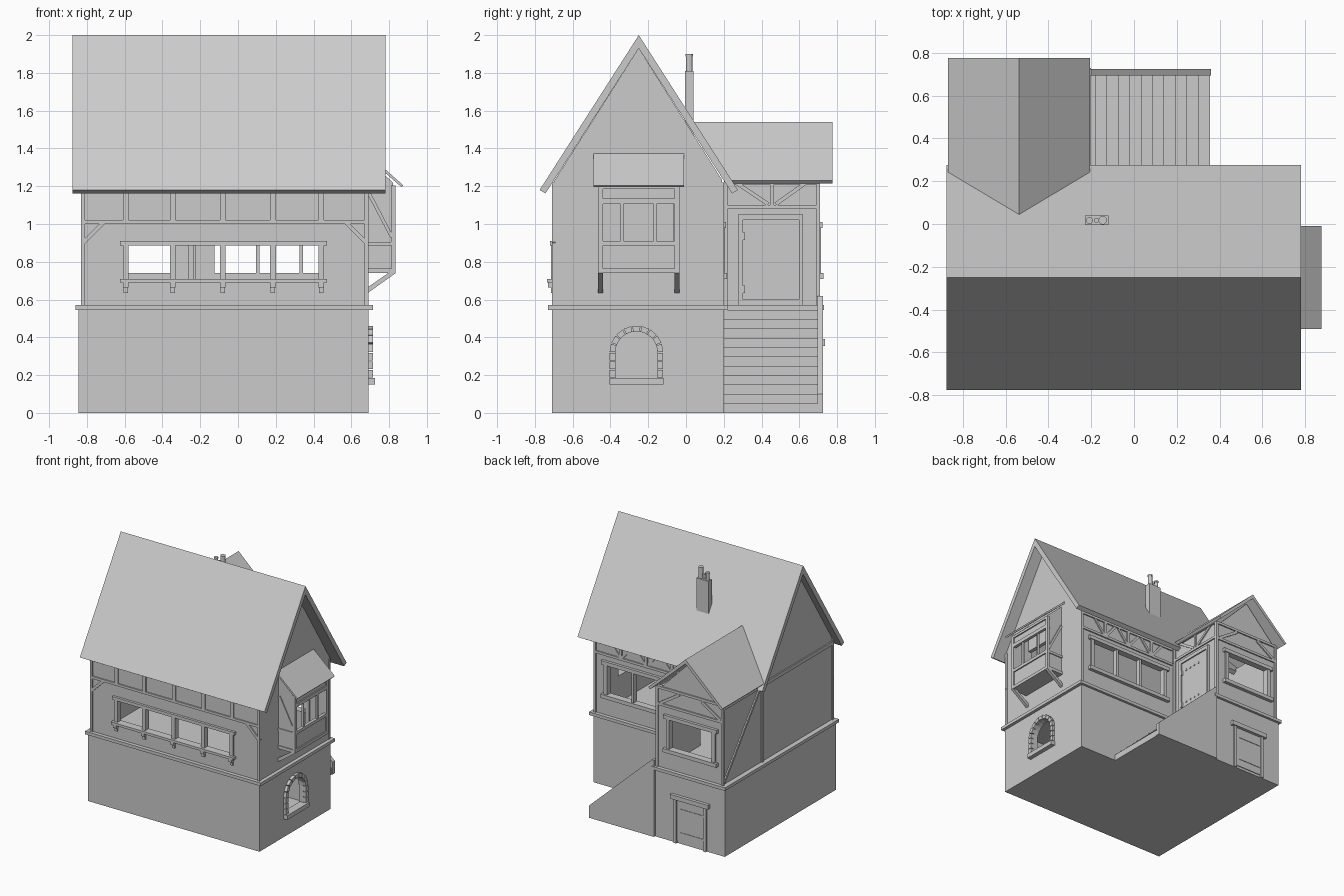
import bpy, bmesh, math

grey = bpy.data.materials.new("plain grey")
grey.diffuse_color = (0.6, 0.6, 0.6, 1)


def prism(name, axis, pts, a, b):
    """Extrude a 2D outline along an axis: x takes (y,z), y takes (x,z), z takes (x,y)."""
    def place(p, t):
        return {'x': (t, p[0], p[1]), 'y': (p[0], t, p[1]), 'z': (p[0], p[1], t)}[axis]
    bm = bmesh.new()
    lo = [bm.verts.new(place(p, a)) for p in pts]
    hi = [bm.verts.new(place(p, b)) for p in pts]
    n = len(pts)
    bm.faces.new(lo[::-1])
    bm.faces.new(hi)
    for i in range(n):
        bm.faces.new((lo[i], lo[(i + 1) % n], hi[(i + 1) % n], hi[i]))
    bmesh.ops.recalc_face_normals(bm, faces=bm.faces)
    me = bpy.data.meshes.new(name)
    bm.to_mesh(me)
    bm.free()
    me.materials.append(grey)
    ob = bpy.data.objects.new(name, me)
    bpy.context.collection.objects.link(ob)
    return ob


def box(name, x0, x1, y0, y1, z0, z1):
    return prism(name, 'z', [(x0, y0), (x1, y0), (x1, y1), (x0, y1)], z0, z1)


def brace(name, axis, p, q, w, a, b):
    """Slanted timber of width w between two points."""
    dx, dz = q[0] - p[0], q[1] - p[1]
    l = math.hypot(dx, dz)
    u, v = -dz / l * w / 2, dx / l * w / 2
    prism(name, axis, [(p[0] + u, p[1] + v), (q[0] + u, q[1] + v),
                       (q[0] - u, q[1] - v), (p[0] - u, p[1] - v)], a, b)


def circle(cx, cy, r, n):
    return [(cx + r * math.cos(2 * math.pi * i / n), cy + r * math.sin(2 * math.pi * i / n)) for i in range(n)]


def holed_wall(name, x0, x1, y0, y1, z0, z1, hx0, hx1, hz0, hz1):
    """Wall across x with one rectangular opening."""
    box(name + "_left", x0, hx0, y0, y1, z0, z1)
    box(name + "_right", hx1, x1, y0, y1, z0, z1)
    box(name + "_below", hx0, hx1, y0, y1, z0, hz0)
    box(name + "_above", hx0, hx1, y0, y1, hz1, z1)


# Stone ground floor
box("base_front", -0.845, 0.69, -0.71, -0.67, 0, 0.55)
box("base_left", -0.845, -0.805, -0.67, 0.71, 0, 0.55)
box("base_back", -0.225, 0.69, 0.16, 0.2, 0, 0.55)
box("base_wing_right", -0.265, -0.225, 0.2, 0.71, 0, 0.55)
box("base_wing_back", -0.805, -0.265, 0.67, 0.71, 0, 0.55)
box("ground_slab", -0.845, 0.69, -0.71, 0.2, 0, 0.015)
box("wing_ground_slab", -0.845, -0.225, 0.2, 0.71, 0, 0.015)
box("upper_floor", -0.83, 0.68, -0.69, 0.19, 0.53, 0.55)
box("wing_upper_floor", -0.83, -0.24, 0.19, 0.69, 0.53, 0.55)

# Right stone wall with arched window
AY, AZ, RI, RO = -0.2625, 0.32, 0.112, 0.142
arc = [(AY - RI * math.cos(math.pi * i / 10), AZ + RI * math.sin(math.pi * i / 10)) for i in range(11)]
prism("base_right", 'x', [(-0.67, 0.17), (AY - RI, 0.17)] + arc +
      [(AY + RI, 0.17), (0.16, 0.17), (0.16, 0.55), (-0.67, 0.55)], 0.65, 0.69)
box("base_right_below", 0.65, 0.69, -0.67, 0.16, 0, 0.17)
box("arch_sill", 0.66, 0.725, -0.405, -0.12, 0.15, 0.185)
for i in range(9):
    a, b = math.pi * (i + 0.06) / 9, math.pi * (i + 0.94) / 9
    prism("arch_stone", 'x', [(AY + r * math.cos(t), AZ + r * math.sin(t))
                              for r, t in ((RI, a), (RO, a), (RO, b), (RI, b))], 0.68, 0.714)
for s in (-1, 1):
    for k in range(3):
        y0, y1 = sorted((AY + s * RI, AY + s * RO))
        box("jamb_stone", 0.68, 0.714, y0, y1, 0.188 + k * 0.045, 0.228 + k * 0.045)

# Sill beams above the stone
box("floor_beam_front", -0.86, 0.715, -0.73, -0.68, 0.545, 0.57)
box("floor_beam_right", 0.66, 0.715, -0.68, 0.22, 0.545, 0.57)
box("floor_beam_left", -0.86, -0.81, -0.68, 0.73, 0.545, 0.57)
box("floor_beam_back", -0.2, 0.66, 0.17, 0.22, 0.545, 0.57)
box("floor_beam_wing_back", -0.81, -0.2, 0.68, 0.73, 0.545, 0.57)
box("floor_beam_wing_right", -0.25, -0.2, 0.2, 0.68, 0.545, 0.57)

# Upper plaster walls
holed_wall("front_wall", -0.82, 0.68, -0.70, -0.67, 0.55, 1.21, -0.60, 0.45, 0.71, 0.89)
holed_wall("back_wall", -0.225, 0.68, 0.16, 0.19, 0.55, 1.21, -0.125, 0.565, 0.74, 0.98)
holed_wall("wing_back_wall", -0.82, -0.235, 0.67, 0.70, 0.55, 1.22, -0.73, -0.35, 0.74, 0.98)
box("wing_right_wall", -0.265, -0.235, 0.19, 0.70, 0.55, 1.22)
box("left_wall", -0.82, -0.79, -0.70, 0.70, 0.55, 1.2)
prism("wing_gable", 'y', [(-0.82, 1.2), (-0.25, 1.2), (-0.535, 1.49)], 0.67, 0.70)
gable = [(-0.70, 1.12), (0.19, 1.12), (0.19, 1.235), (-0.25, 1.93), (-0.70, 1.225)]
prism("right_gable", 'x', gable, 0.655, 0.685)
prism("left_gable", 'x', gable, -0.82, -0.79)
box("right_wall_front", 0.655, 0.685, -0.70, -0.44, 0.55, 1.12)
box("right_wall_back", 0.655, 0.685, -0.07, 0.19, 0.55, 1.12)
box("right_wall_below", 0.655, 0.685, -0.44, -0.07, 0.55, 0.765)

# Corner posts
for x0, y0 in ((-0.83, -0.71), (0.67, -0.71), (0.67, 0.18), (-0.83, 0.69), (-0.245, 0.69), (-0.83, 0.19)):
    box("corner_post", x0, x0 + 0.02, y0, y0 + 0.02, 0.57, 1.22)
box("door_side_post", -0.245, -0.225, 0.2, 0.22, 0.57, 1.22)

# Front timbers and long window
box("front_beam", -0.82, 0.68, -0.71, -0.68, 1.0, 1.02)
box("front_plate", -0.82, 0.68, -0.71, -0.68, 1.17, 1.2)
for x in (-0.595, -0.345, -0.08, 0.185, 0.44):
    box("front_short_post", x - 0.015, x + 0.015, -0.71, -0.68, 1.02, 1.17)
    box("front_window_post", x - 0.015, x + 0.015, -0.715, -0.67, 0.71, 0.885)
    box("sill_bracket", x - 0.015, x + 0.015, -0.73, -0.68, 0.665, 0.69)
    box("sill_bracket_foot", x - 0.012, x + 0.012, -0.715, -0.68, 0.635, 0.665)
box("front_window_head", -0.625, 0.47, -0.72, -0.67, 0.885, 0.91)
box("front_window_sill", -0.625, 0.47, -0.735, -0.67, 0.69, 0.71)
brace("front_brace", 'y', (-0.825, 0.895), (-0.71, 1.01), 0.022, -0.71, -0.69)
brace("front_brace", 'y', (0.685, 0.895), (0.57, 1.01), 0.022, -0.71, -0.69)


def back_window(name, x0, x1, y, mullions):
    """Framed window on a wall that faces the back."""
    box(name + "_sill", x0 - 0.05, x1 + 0.05, y - 0.04, y + 0.018, 0.71, 0.74)
    box(name + "_head", x0 - 0.05, x1 + 0.05, y - 0.04, y + 0.012, 0.98, 1.01)
    for x in [x0 - 0.015, x1 + 0.015] + mullions:
        w = 0.01 if x in mullions else 0.015
        box(name + "_post", x - w, x + w, y - 0.035, y + 0.005, 0.74, 0.98)


# Back timbers and windows
back_window("back_window", -0.125, 0.565, 0.2, [0.105, 0.335])
back_window("wing_window", -0.73, -0.35, 0.71, [])
box("back_beam", -0.22, 0.68, 0.17, 0.2, 1.05, 1.07)
box("back_plate", -0.22, 0.68, 0.17, 0.2, 1.18, 1.205)
for x in (-0.01, 0.22, 0.45):
    box("back_short_post", x - 0.012, x + 0.012, 0.17, 0.2, 1.07, 1.18)
    for s in (-1, 1):
        brace("back_brace", 'y', (x + s * 0.01, 1.07), (x + s * 0.1, 1.18), 0.02, 0.175, 0.198)
box("wing_back_beam", -0.82, -0.235, 0.68, 0.71, 1.07, 1.09)
box("wing_back_plate", -0.82, -0.235, 0.68, 0.71, 1.205, 1.225)
for s in (-1, 1):
    brace("wing_gable_brace", 'y', (-0.535 + s * 0.27, 1.09), (-0.535 + s * 0.1, 1.2), 0.022, 0.69, 0.71)

# Wing side timbers
box("wing_right_beam", -0.25, -0.225, 0.22, 0.69, 1.08, 1.10)
box("wing_right_plate", -0.25, -0.22, 0.2, 0.69, 1.21, 1.235)
box("wing_right_post", -0.25, -0.225, 0.445, 0.465, 1.10, 1.21)
brace("wing_right_brace", 'x', (0.435, 1.105), (0.27, 1.215), 0.02, -0.245, -0.226)
brace("wing_right_brace", 'x', (0.475, 1.105), (0.63, 1.215), 0.02, -0.245, -0.226)
brace("wing_left_brace", 'x', (0.69, 0.59), (0.22, 1.19), 0.02, -0.83, -0.81)
box("left_plate", -0.83, -0.81, -0.70, 0.70, 1.175, 1.205)

# Upper door with rivets
box("door_frame_left", -0.24, -0.215, 0.275, 0.303, 0.57, 1.02)
box("door_frame_right", -0.24, -0.215, 0.597, 0.62, 0.57, 1.02)
box("door_frame_top", -0.24, -0.215, 0.275, 0.62, 1.02, 1.05)
box("door_leaf", -0.24, -0.225, 0.303, 0.597, 0.6, 1.02)
box("door_threshold", -0.24, -0.215, 0.303, 0.597, 0.57, 0.6)
for z in (0.665, 0.945):
    box("door_hinge", -0.23, -0.212, 0.3, 0.312, z - 0.03, z + 0.01)
    for k in range(4):
        prism("door_rivet", 'x', circle(0.355 + k * 0.048, z, 0.008, 6), -0.23, -0.219)

# Lower door at the back of the wing
box("cellar_door_leaf", -0.66, -0.42, 0.70, 0.716, 0.02, 0.35)
box("cellar_door_lintel", -0.71, -0.37, 0.70, 0.735, 0.355, 0.39)
for x in (-0.685, -0.42):
    box("cellar_door_post", x, x + 0.025, 0.70, 0.725, 0, 0.355)
for z in (0.08, 0.27):
    box("cellar_door_strap", -0.66, -0.45, 0.71, 0.72, z, z + 0.015)

# Stair with sloping parapet
steps = [(0.355, 0), (-0.225, 0), (-0.225, 0.545)]
for i in range(11):
    x = -0.18 + 0.0535 * i
    steps += [(x, 0.545 - 0.0495 * i), (x, 0.545 - 0.0495 * (i + 1))]
prism("stair", 'y', steps[:-1] , 0.19, 0.70)
prism("stair_parapet", 'y', [(-0.22, 0), (0.36, 0), (0.36, 0.10), (-0.2, 0.62), (-0.22, 0.62)], 0.695, 0.725)

# Main roof and wing roof, the latter trimmed to the main slope
prism("main_roof", 'x', [(-0.775, 1.18), (-0.25, 2.0), (0.275, 1.18), (0.244, 1.162),
                         (-0.25, 1.93), (-0.744, 1.162)], -0.875, 0.78)
wing_roof = prism("wing_roof", 'y', [(-0.87, 1.23), (-0.537, 1.54), (-0.205, 1.23), (-0.22, 1.215),
                                     (-0.537, 1.505), (-0.855, 1.215)], 0.0, 0.775)
for v in wing_roof.data.vertices:
    if v.co.y < 0.1:
        v.co.y = -0.25 + (2.0 - v.co.z) / 1.562 - 0.02

# Chimney with pots
box("chimney", -0.23, -0.12, -0.005, 0.04, 1.45, 1.81)
for x, r, h in ((-0.208, 0.013, 1.87), (-0.175, 0.009, 1.85), (-0.146, 0.017, 1.9)):
    prism("chimney_pot", 'z', circle(x, 0.017, r, 12), 1.8, h)
    prism("chimney_pot_rim", 'z', circle(x, 0.017, r + 0.003, 12), h - 0.012, h)

# Bay window on the right gable
BX = 0.835
box("bay_floor", 0.67, BX, -0.465, -0.035, 0.74, 0.765)
for z0, z1 in ((0.885, 0.91), (1.105, 1.135), (1.185, 1.205)):
    box("bay_beam", 0.81, BX, -0.465, -0.035, z0, z1)
for z0, z1 in ((0.765, 0.885), (1.135, 1.185)):
    box("bay_front_panel", 0.805, 0.825, -0.45, -0.05, z0, z1)
for y in (-0.34, -0.165):
    box("bay_mullion", 0.812, 0.83, y - 0.008, y + 0.008, 0.91, 1.105)
for y0, y1, s in ((-0.465, -0.44, 1), (-0.06, -0.035, -1)):
    box("bay_post", 0.812, BX, y0, y1, 0.765, 1.2)
    ya, yb = (y0 + 0.008, y1) if s > 0 else (y0, y1 - 0.008)
    prism("bay_side_panel", 'y', [(0.67, 0.765), (0.82, 0.765), (0.82, 1.22), (0.67, 1.355)], ya, yb)
    box("bay_side_beam", 0.68, 0.812, y0, y1, 0.885, 0.905)
    brace("bay_side_brace", 'y', (0.692, 1.165), (0.815, 0.93), 0.018, y0, y1)
    prism("bay_bracket", 'y', [(0.68, 0.63), (BX, 0.74), (0.795, 0.74), (0.68, 0.66)], y0, y1)
prism("bay_roof", 'y', [(0.66, 1.395), (0.875, 1.205), (0.866, 1.195), (0.66, 1.375)], -0.49, -0.01)
